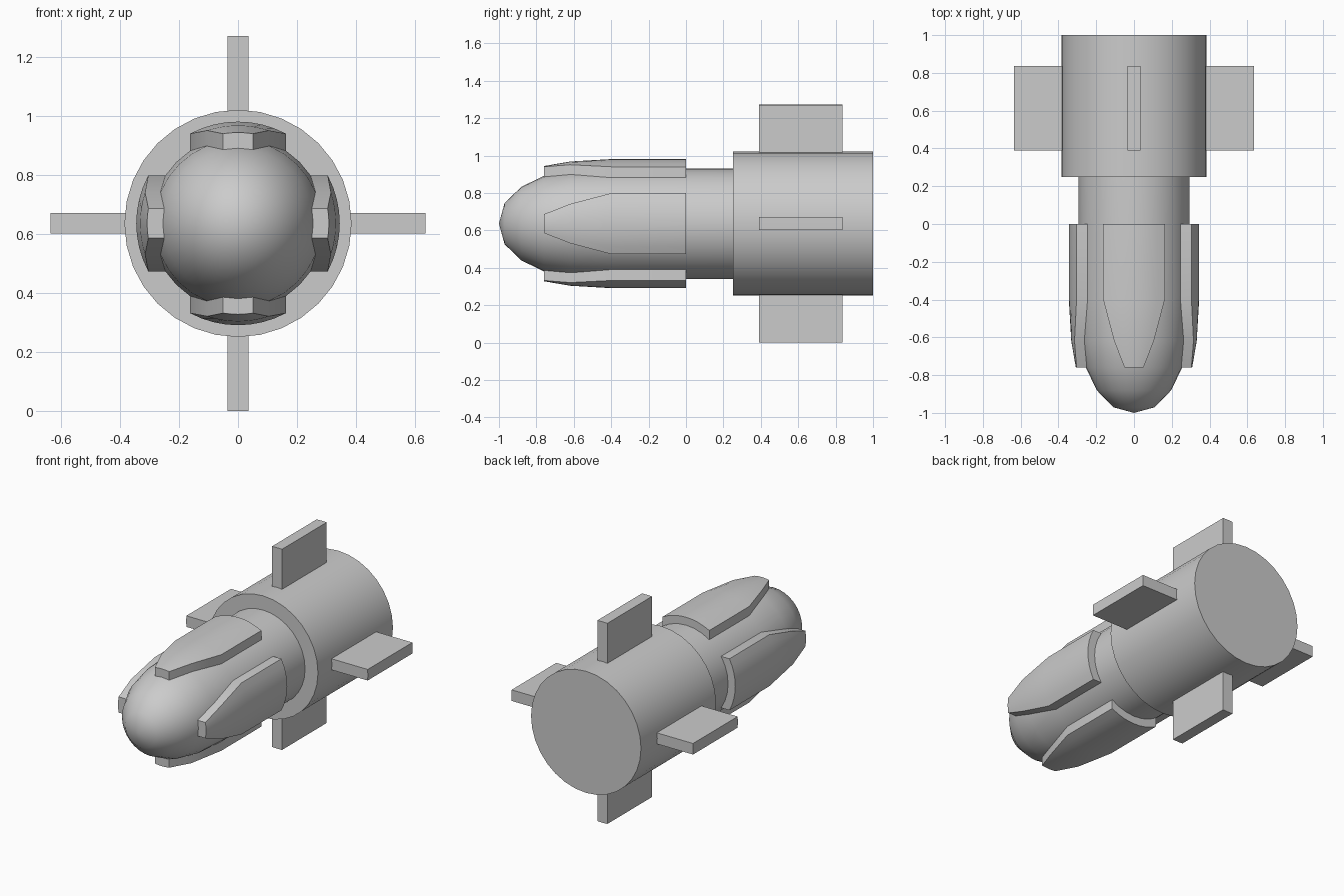
import bpy, bmesh, math
from mathutils import Matrix, Vector

cube = bpy.data.objects.get("Cube")
if cube:
    bpy.data.objects.remove(cube, do_unlink=True)

AXIS = Vector((0, 0, 0.636))
SIDES = 32

grey = bpy.data.materials.new("light_grey")
grey.use_nodes = True
colour = (0.6, 0.6, 0.6, 1)
grey.diffuse_color = colour
grey.node_tree.nodes["Principled BSDF"].inputs["Base Color"].default_value = colour


def finish(name, bm, angle=30):
    bmesh.ops.recalc_face_normals(bm, faces=bm.faces)
    mesh = bpy.data.meshes.new(name)
    bm.to_mesh(mesh)
    bm.free()
    mesh.materials.append(grey)
    obj = bpy.data.objects.new(name, mesh)
    obj.location = AXIS
    bpy.context.collection.objects.link(obj)
    bpy.ops.object.select_all(action="DESELECT")
    obj.select_set(True)
    bpy.context.view_layer.objects.active = obj
    bpy.ops.object.shade_smooth_by_angle(angle=math.radians(angle))
    return obj


def lathe(name, profile):
    """Spin (y, radius) points round the long axis."""
    bm = bmesh.new()
    verts = [bm.verts.new((0, y, r)) for y, r in profile]
    edges = [bm.edges.new(pair) for pair in zip(verts, verts[1:])]
    bmesh.ops.spin(bm, geom=verts + edges, cent=(0, 0, 0), axis=(0, 1, 0),
                   angle=math.tau, steps=SIDES, use_merge=True)
    bmesh.ops.remove_doubles(bm, verts=bm.verts, dist=1e-4)
    return finish(name, bm, 35)


def rib(name, stations, turn, steps):
    """Radial slab with an arched top; stations are (y, half width, inner r, outer r)."""
    bm = bmesh.new()
    rings = []
    for y, half, inner, outer in stations:
        xs = [half * (2 * i / steps - 1) for i in range(steps + 1)]
        ring = [(x, y, math.sqrt(outer ** 2 - x * x)) for x in xs]
        ring += [(x, y, math.sqrt(inner ** 2 - x * x)) for x in reversed(xs)]
        rings.append([bm.verts.new(p) for p in ring])
    for a, b in zip(rings, rings[1:]):
        for i in range(len(a)):
            j = (i + 1) % len(a)
            bm.faces.new((a[i], a[j], b[j], b[i]))
    bm.faces.new(rings[0])
    bm.faces.new(rings[-1])
    bmesh.ops.rotate(bm, verts=bm.verts, matrix=Matrix.Rotation(turn, 3, "Y"))
    return finish(name, bm)


# Rounded nose running back into the slim shaft
lathe("nose_and_shaft", [(-1, 0), (-0.97, 0.11), (-0.88, 0.197), (-0.76, 0.255),
                         (-0.62, 0.283), (-0.4, 0.295), (0.26, 0.295)])

# Wide closed rear drum
lathe("rear_drum", [(0.25, 0), (0.25, 0.385), (1, 0.385), (1, 0)])

# Four armour plates on the nose and four tail fins on the drum
plate = [(-0.76, 0.05, 0.245, 0.308), (-0.62, 0.105, 0.27, 0.332),
         (-0.4, 0.163, 0.285, 0.345), (0, 0.163, 0.285, 0.345)]
fin = [(0.39, 0.035, 0.36, 0.636), (0.837, 0.035, 0.36, 0.636)]
for i, side in enumerate(("top", "left", "bottom", "right")):
    rib(side + "_nose_plate", plate, i * math.pi / 2, 8)
    rib(side + "_tail_fin", fin, i * math.pi / 2, 2)
